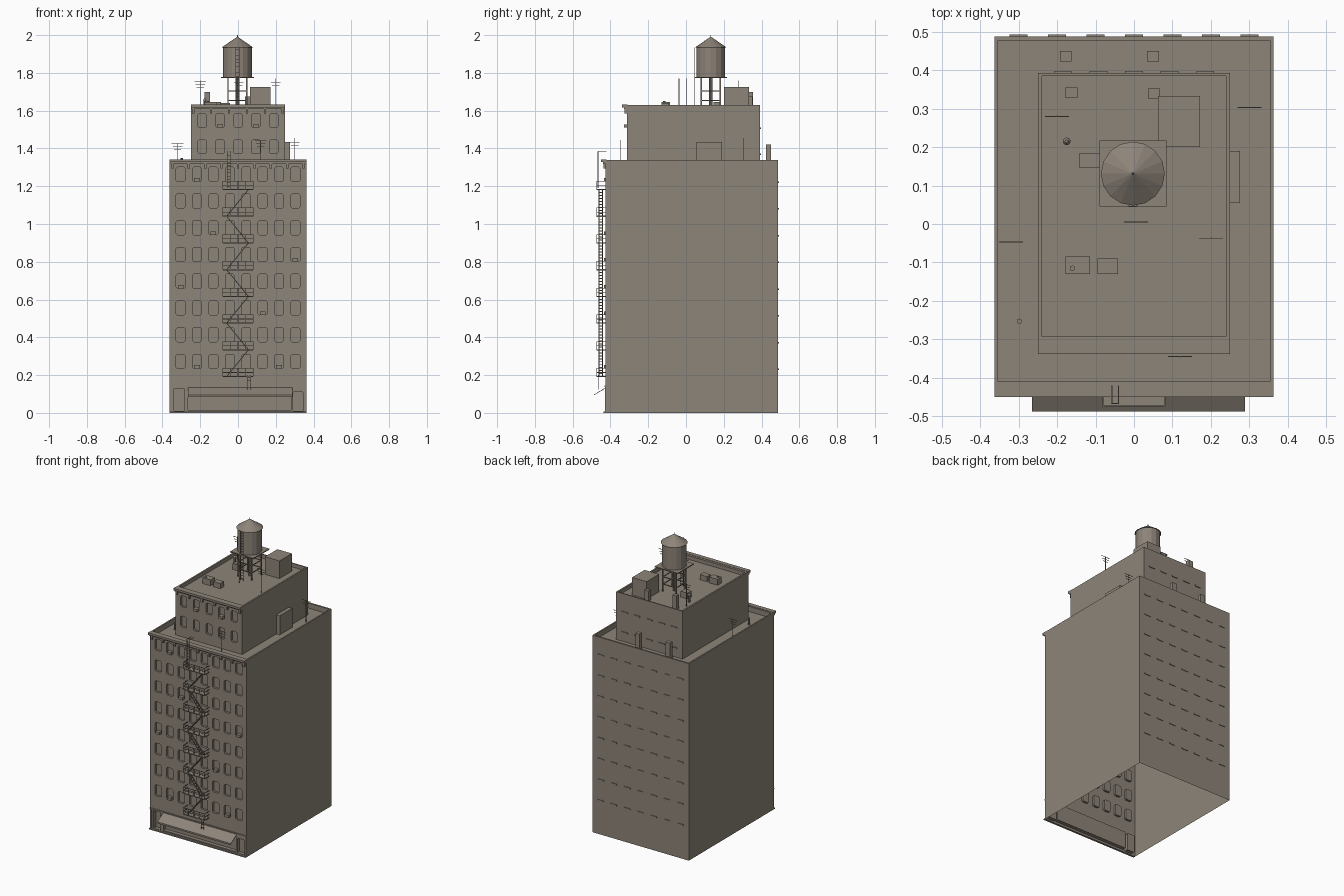
import bpy, bmesh, math
from mathutils import Vector, Matrix

if "Cube" in bpy.data.objects:
    bpy.data.objects.remove(bpy.data.objects["Cube"])

stone = bpy.data.materials.new("warm_grey_stone")
stone.diffuse_color = (0.27, 0.232, 0.192, 1)
stone.use_nodes = True
stone.node_tree.nodes["Principled BSDF"].inputs["Base Color"].default_value = stone.diffuse_color


def finish(bm, name):
    me = bpy.data.meshes.new(name)
    bm.to_mesh(me)
    bm.free()
    me.materials.append(stone)
    ob = bpy.data.objects.new(name, me)
    bpy.context.collection.objects.link(ob)
    return ob


def box(bm, x0, x1, y0, y1, z0, z1):
    m = Matrix.Translation(((x0 + x1) / 2, (y0 + y1) / 2, (z0 + z1) / 2)) @ Matrix.Diagonal((x1 - x0, y1 - y0, z1 - z0, 1))
    bmesh.ops.create_cube(bm, size=1, matrix=m)


def rod(bm, a, b, t=0.004):
    a, b = Vector(a), Vector(b)
    d = b - a
    m = Matrix.Translation((a + b) / 2) @ d.to_track_quat('Z', 'Y').to_matrix().to_4x4() @ Matrix.Diagonal((t, t, d.length, 1))
    bmesh.ops.create_cube(bm, size=1, matrix=m)


def cone(bm, x, y, z0, z1, r0, r1, n=16):
    bmesh.ops.create_cone(bm, cap_ends=True, segments=n, radius1=r0, radius2=r1, depth=z1 - z0,
                          matrix=Matrix.Translation((x, y, (z0 + z1) / 2)))


def face(bm, *pts):
    bm.faces.new([bm.verts.new(p) for p in pts])


def shell(bm, hx, y0, y1, z0, z1, ix, iy0, iy1, roof):
    """Side and back walls, parapet rim and sunken roof; front and underside open."""
    o = [(-hx, y0), (hx, y0), (hx, y1), (-hx, y1)]
    n = [(-ix, iy0), (ix, iy0), (ix, iy1), (-ix, iy1)]
    for i in range(4):
        j = (i + 1) % 4
        if i:
            face(bm, (*o[i], z0), (*o[j], z0), (*o[j], z1), (*o[i], z1))
        face(bm, (*o[i], z1), (*o[j], z1), (*n[j], z1), (*n[i], z1))
        face(bm, (*n[j], roof), (*n[i], roof), (*n[i], z1), (*n[j], z1))
    face(bm, *[(*p, roof) for p in n])


def front_cell(bm, y, x0, x1, z0, z1, hole=None, chamfer=0.007, depth=0.015):
    """Wall panel, optionally with a recessed opening with cut corners."""
    c = [(x0, z0), (x1, z0), (x1, z1), (x0, z1)]
    if not hole:
        face(bm, *[(p[0], y, p[1]) for p in c])
        return
    a, b, e, f = hole
    k = chamfer
    o = [(a, e + k), (a + k, e), (b - k, e), (b, e + k), (b, f - k), (b - k, f), (a + k, f), (a, f - k)]
    P = lambda p, d=0: (p[0], y + d, p[1])
    for i in range(4):
        j = (i + 1) % 4
        face(bm, P(c[i]), P(o[2 * i + 1]), P(o[2 * i]))
        face(bm, P(c[i]), P(c[j]), P(o[2 * j]), P(o[2 * i + 1]))
    for i in range(8):
        j = (i + 1) % 8
        face(bm, P(o[i]), P(o[j]), P(o[j], depth), P(o[i], depth))
    face(bm, *[P(p, depth) for p in o])


def window_wall(bm, y, hx, cols, pitch, rows, w, h, z0, z1):
    """Front wall filled with rows of windows; rows lists sill heights from low to high."""
    edges = [-hx] + [(i - cols / 2) * pitch for i in range(1, cols)] + [hx]
    zs = [z0] + [(rows[i] + h + rows[i + 1]) / 2 for i in range(len(rows) - 1)] + [z1]
    for r, s in enumerate(rows):
        for i in range(cols):
            x = (i - (cols - 1) / 2) * pitch
            front_cell(bm, y, edges[i], edges[i + 1], zs[r], zs[r + 1], (x - w / 2, x + w / 2, s, s + h))


FLOOR = 0.1415
main_rows = [0.235 + FLOOR * i for i in range(8)]
tower_rows = [1.372, 1.51]

# Main block with windowed front and ground floor openings
bm = bmesh.new()
shell(bm, 0.363, -0.425, 0.488, 0, 1.34, 0.353, -0.41, 0.477, 1.305)
window_wall(bm, -0.425, 0.363, 8, 0.0868, main_rows, 0.048, 0.075, 0.14, 1.34)
for x0, x1, hole in ((-0.363, -0.275, (-0.338, -0.285, 0.01, 0.13)),
                     (-0.275, 0.287, (-0.265, 0.283, 0.015, 0.13)),
                     (0.287, 0.363, (0.292, 0.345, 0.01, 0.11))):
    front_cell(bm, -0.425, x0, x1, 0, 0.14, hole, 0.003, 0.025)
bmesh.ops.remove_doubles(bm, verts=bm.verts, dist=1e-5)
bmesh.ops.recalc_face_normals(bm, faces=bm.faces)
finish(bm, "main_block")

# Upper setback storeys
bm = bmesh.new()
shell(bm, 0.25, -0.313, 0.393, 1.305, 1.63, 0.239, -0.293, 0.385, 1.605)
window_wall(bm, -0.313, 0.25, 5, 0.095, tower_rows, 0.044, 0.074, 1.305, 1.63)
bmesh.ops.remove_doubles(bm, verts=bm.verts, dist=1e-5)
bmesh.ops.recalc_face_normals(bm, faces=bm.faces)
finish(bm, "upper_block")

# Cornices with brackets
bm = bmesh.new()
for hx, y, z, n, pitch in ((0.363, -0.425, 1.34, 9, 0.0868), (0.25, -0.313, 1.63, 6, 0.095)):
    box(bm, -hx, hx, y - 0.025, y + 0.004, z - 0.012, z + 0.002)
    box(bm, -hx, hx, y - 0.014, y + 0.002, z - 0.022, z - 0.012)
    for i in range(n):
        x = max(-hx + 0.006, min(hx - 0.006, (i - (n - 1) / 2) * pitch))
        box(bm, x - 0.006, x + 0.006, y - 0.012, y + 0.002, z - 0.045, z - 0.022)
finish(bm, "cornices")

# Ground floor belt, step and piers
bm = bmesh.new()
box(bm, -0.363, 0.363, -0.431, -0.424, 0.138, 0.144)
box(bm, -0.363, 0.363, -0.438, -0.424, 0, 0.008)
for x in (-0.355, -0.275, 0.355):
    box(bm, x - 0.006, x + 0.006, -0.43, -0.424, 0.008, 0.138)
finish(bm, "shopfront_trim")

# Sloping awning with valance
bm = bmesh.new()
A, B = -0.265, 0.288
prof = [(-0.425, 0.135), (-0.488, 0.096), (-0.488, 0.085), (-0.486, 0.085), (-0.486, 0.094), (-0.425, 0.131)]
for (y0, z0), (y1, z1) in zip(prof, prof[1:]):
    face(bm, (A, y0, z0), (A, y1, z1), (B, y1, z1), (B, y0, z0))
for x in (A, B):
    face(bm, *[(x, y, z) for y, z in prof])
bmesh.ops.remove_doubles(bm, verts=bm.verts, dist=1e-5)
bmesh.ops.recalc_face_normals(bm, faces=bm.faces)
finish(bm, "awning")

# Back window sills
bm = bmesh.new()
for z in main_rows:
    for i in range(-3, 4):
        box(bm, i * 0.1 - 0.023, i * 0.1 + 0.023, 0.487, 0.492, z - 0.008, z)
for z in tower_rows:
    for i in range(-2, 3):
        box(bm, i * 0.0925 - 0.023, i * 0.0925 + 0.023, 0.392, 0.398, z - 0.008, z)
finish(bm, "back_sills")

# Window air conditioners
bm = bmesh.new()
for c, r in ((0, 3), (1, 0), (6, 0), (2, 5), (5, 2), (1, 7), (7, 4)):
    x, z = (c - 3.5) * 0.0868, main_rows[r]
    box(bm, x - 0.015, x + 0.015, -0.434, -0.41, z, z + 0.018)
for c in (1, 3):
    x = (c - 2) * 0.095
    box(bm, x - 0.015, x + 0.015, -0.328, -0.298, 1.51, 1.528)
finish(bm, "window_coolers")

# Fire escape: landings, rails, zigzag stairs and ladders
bm = bmesh.new()
Y0, Y1 = -0.473, -0.425
for k in range(8):
    z = 0.192 + FLOOR * k
    box(bm, -0.08, 0.08, Y0, Y1, z - 0.003, z + 0.003)
    for h in (0.022, 0.044):
        rod(bm, (-0.08, Y0, z + h), (0.08, Y0, z + h), 0.003)
        for x in (-0.08, 0.08):
            rod(bm, (x, Y0, z + h), (x, Y1, z + h), 0.003)
    for i in range(5):
        rod(bm, (-0.08 + 0.04 * i, Y0, z), (-0.08 + 0.04 * i, Y0, z + 0.045), 0.003)
    if k < 7:
        s = -1 if k % 2 == 0 else 1
        a, b = Vector((-s * 0.055, 0, z)), Vector((s * 0.055, 0, z + FLOOR))
        if k % 2 == 0:
            a, b = Vector((-0.06, 0, z + FLOOR)), Vector((0.055, 0, z))
            a, b = Vector((-0.06, 0, z)), Vector((0.055, 0, z + FLOOR))
        else:
            a, b = Vector((0.055, 0, z)), Vector((-0.06, 0, z + FLOOR))
        for y in (-0.461, -0.441):
            o = Vector((0, y, 0))
            rod(bm, a + o, b + o, 0.005)
        for i in range(1, 9):
            p = a.lerp(b, i / 9)
            rod(bm, p + Vector((0, -0.461, 0)), p + Vector((0, -0.441, 0)), 0.005)
for x0, y, z0, z1 in ((0.05, -0.465, 0.125, 0.2), (-0.058, -0.466, 1.19, 1.385)):
    for x in (x0, x0 + 0.018):
        rod(bm, (x, y, z0), (x, y, z1), 0.003)
    for i in range(int((z1 - z0) / 0.018)):
        rod(bm, (x0, y, z0 + 0.01 + i * 0.018), (x0 + 0.018, y, z0 + 0.01 + i * 0.018), 0.0025)
for x in (-0.058, -0.04):
    rod(bm, (x, -0.466, 1.385), (x, -0.42, 1.385), 0.003)
finish(bm, "fire_escape")

# Roof sheds, chimneys and vents
bm = bmesh.new()
for b in ((0.063, 0.172, 0.2, 0.333, 1.6, 1.725), (0.245, 0.276, 0.055, 0.19, 1.3, 1.435),
          (-0.178, -0.147, 0.328, 0.355, 1.6, 1.70), (0.036, 0.067, 0.326, 0.352, 1.6, 1.675),
          (-0.193, -0.162, 0.423, 0.45, 1.3, 1.42), (0.034, 0.065, 0.423, 0.45, 1.3, 1.42),
          (-0.142, -0.09, 0.145, 0.185, 1.6, 1.645), (-0.178, -0.115, -0.13, -0.085, 1.6, 1.645),
          (-0.095, -0.042, -0.13, -0.09, 1.6, 1.64)):
    box(bm, *b)
finish(bm, "roof_sheds_and_chimneys")
bm = bmesh.new()
cone(bm, -0.175, 0.215, 1.6, 1.655, 0.007, 0.007, 10)
cone(bm, -0.175, 0.215, 1.655, 1.665, 0.01, 0.004, 10)
cone(bm, -0.298, -0.253, 1.3, 1.35, 0.007, 0.007, 10)
cone(bm, -0.16, -0.115, 1.645, 1.65, 0.007, 0.007, 10)
finish(bm, "vent_pipes")

# Aerials with crossbars
bm = bmesh.new()
for x, y, z0, z1 in ((-0.2, 0.28, 1.6, 1.76), (0.2, -0.037, 1.6, 1.77), (0.005, 0.005, 1.6, 1.77),
                     (0.3, 0.303, 1.3, 1.455), (-0.32, -0.047, 1.3, 1.43), (0.12, -0.345, 1.3, 1.445)):
    rod(bm, (x, y, z0), (x, y, z1), 0.003)
    for i, w in enumerate((0.031, 0.025, 0.019)):
        z = z1 - 0.005 - 0.016 * i
        rod(bm, (x - w, y, z), (x + w, y, z), 0.0025)
finish(bm, "aerials")

# Water tank, conical roof and stand
CX, CY = -0.003, 0.131
bm = bmesh.new()
cone(bm, CX, CY, 1.778, 1.937, 0.076, 0.076)
finish(bm, "water_tank")
bm = bmesh.new()
cone(bm, CX, CY, 1.935, 1.99, 0.083, 0.003)
cone(bm, CX, CY, 1.985, 2.0, 0.003, 0.002, 8)
finish(bm, "tank_roof")
bm = bmesh.new()
box(bm, CX - 0.087, CX + 0.087, CY - 0.086, CY + 0.086, 1.772, 1.779)
cone(bm, CX, CY, 1.6, 1.775, 0.008, 0.008, 8)
q = [(CX + a * 0.05, CY + b * 0.05) for a, b in ((-1, -1), (1, -1), (1, 1), (-1, 1))]
for i in range(4):
    a, b = q[i], q[(i + 1) % 4]
    rod(bm, (*a, 1.6), (*a, 1.775), 0.007)
    for z in (1.655, 1.705):
        rod(bm, (*a, z), (*b, z), 0.005)
for x in (CX - 0.01, CX + 0.01):
    rod(bm, (x, 0.046, 1.6), (x, 0.046, 1.935), 0.003)
for i in range(18):
    rod(bm, (CX - 0.01, 0.046, 1.62 + i * 0.018), (CX + 0.01, 0.046, 1.62 + i * 0.018), 0.0025)
finish(bm, "tank_stand_and_ladder")
